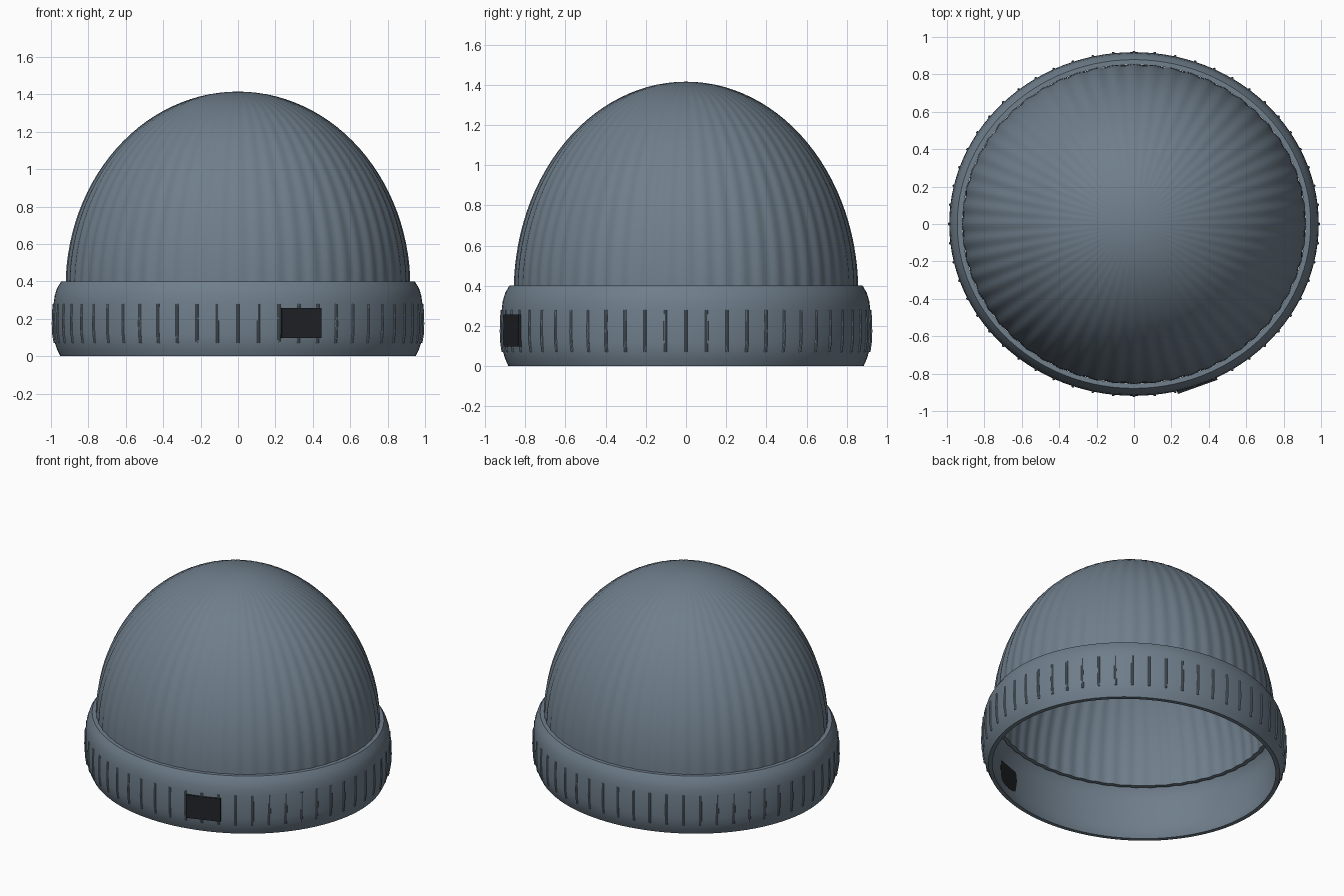
import bpy, bmesh
from math import sin, cos, pi, atan2, tau

if "Cube" in bpy.data.objects:
    bpy.data.objects.remove(bpy.data.objects["Cube"])

RY = 0.93      # front-to-back squash of the head opening
RIBS = 56


def material(name, color):
    m = bpy.data.materials.new(name)
    m.diffuse_color = (*color, 1)
    m.use_nodes = True
    m.node_tree.nodes["Principled BSDF"].inputs["Base Color"].default_value = m.diffuse_color
    return m


wool = material("slate_wool", (0.16, 0.21, 0.26))
dark = material("dark_label", (0.015, 0.018, 0.022))


def finish(name, bm, mat, angle=40):
    bmesh.ops.recalc_face_normals(bm, faces=bm.faces)
    me = bpy.data.meshes.new(name)
    bm.to_mesh(me)
    bm.free()
    ob = bpy.data.objects.new(name, me)
    bpy.context.collection.objects.link(ob)
    me.materials.append(mat)
    bpy.ops.object.select_all(action='DESELECT')
    ob.select_set(True)
    bpy.context.view_layer.objects.active = ob
    bpy.ops.object.shade_smooth_by_angle(angle=angle * pi / 180)
    return ob


def lathe(name, profile, n, closed, wave=0.0):
    """Revolve (radius, z) points into an oval; wave adds knit flutes."""
    bm = bmesh.new()
    rings = []
    for r, z in profile:
        if r < 1e-5:
            rings.append([bm.verts.new((0, 0, z))] * n)
            continue
        ring = []
        for i in range(n):
            a = tau * i / n
            k = r * (1 + wave * cos(RIBS * a))
            ring.append(bm.verts.new((k * cos(a), k * RY * sin(a), z)))
        rings.append(ring)
    pairs = list(zip(rings, rings[1:])) + ([(rings[-1], rings[0])] if closed else [])
    for p, q in pairs:
        for i in range(n):
            j = (i + 1) % n
            bm.faces.new(dict.fromkeys((p[i], p[j], q[j], q[i])))
    return finish(name, bm, wool)


# Fluted dome: outer shell, crown, then inner shell
def shell(r, base, top, steps=28):
    return [(r * cos(pi / 2 * i / steps), base + (top - base) * sin(pi / 2 * i / steps))
            for i in range(steps + 1)]


outer = shell(0.918, 0.37, 1.415)
inner = shell(0.89, 0.37, 1.385)
outer[-1], inner[-1] = (0, 1.415), (0, 1.385)
bm_profile = inner[::-1] + outer
lathe("knit_dome", bm_profile, RIBS * 6, False, 0.004)

# Folded cuff: bulging band with a thin wall
cuff_out = [(0.95, 0), (0.967, 0.035), (0.98, 0.075), (0.986, 0.12), (0.988, 0.2),
            (0.986, 0.28), (0.98, 0.325), (0.967, 0.365), (0.945, 0.4)]
cuff_in = [(r - 0.028, z) for r, z in cuff_out[::-1]]
lathe("folded_cuff", cuff_out + cuff_in, 112, True)

# Raised vertical ribs around the cuff
bm = bmesh.new()
path = [(0.978, 0.07), (0.986, 0.12), (0.988, 0.175), (0.986, 0.23), (0.984, 0.28)]
for k in range(RIBS):
    a = tau * k / RIBS
    loops = []
    for r, z in path:
        cx, cy = r * cos(a), r * RY * sin(a)
        loops.append([bm.verts.new((cx + 0.008 * cos(t), cy + 0.008 * sin(t), z))
                      for t in (tau * s / 8 for s in range(8))])
    for p, q in zip(loops, loops[1:]):
        for i in range(8):
            bm.faces.new((p[i], p[(i + 1) % 8], q[(i + 1) % 8], q[i]))
    bm.faces.new(loops[0][::-1])
    bm.faces.new(loops[-1])
finish("cuff_ribs", bm, wool)

# Small blank patch set through the cuff wall
bpy.ops.mesh.primitive_cube_add(size=1, location=(0.334, -0.852, 0.178),
                                rotation=(0, 0, atan2(0.075, 0.21)))
patch = bpy.context.object
patch.name = "cuff_patch"
patch.scale = (0.225, 0.04, 0.16)
patch.data.materials.append(dark)
